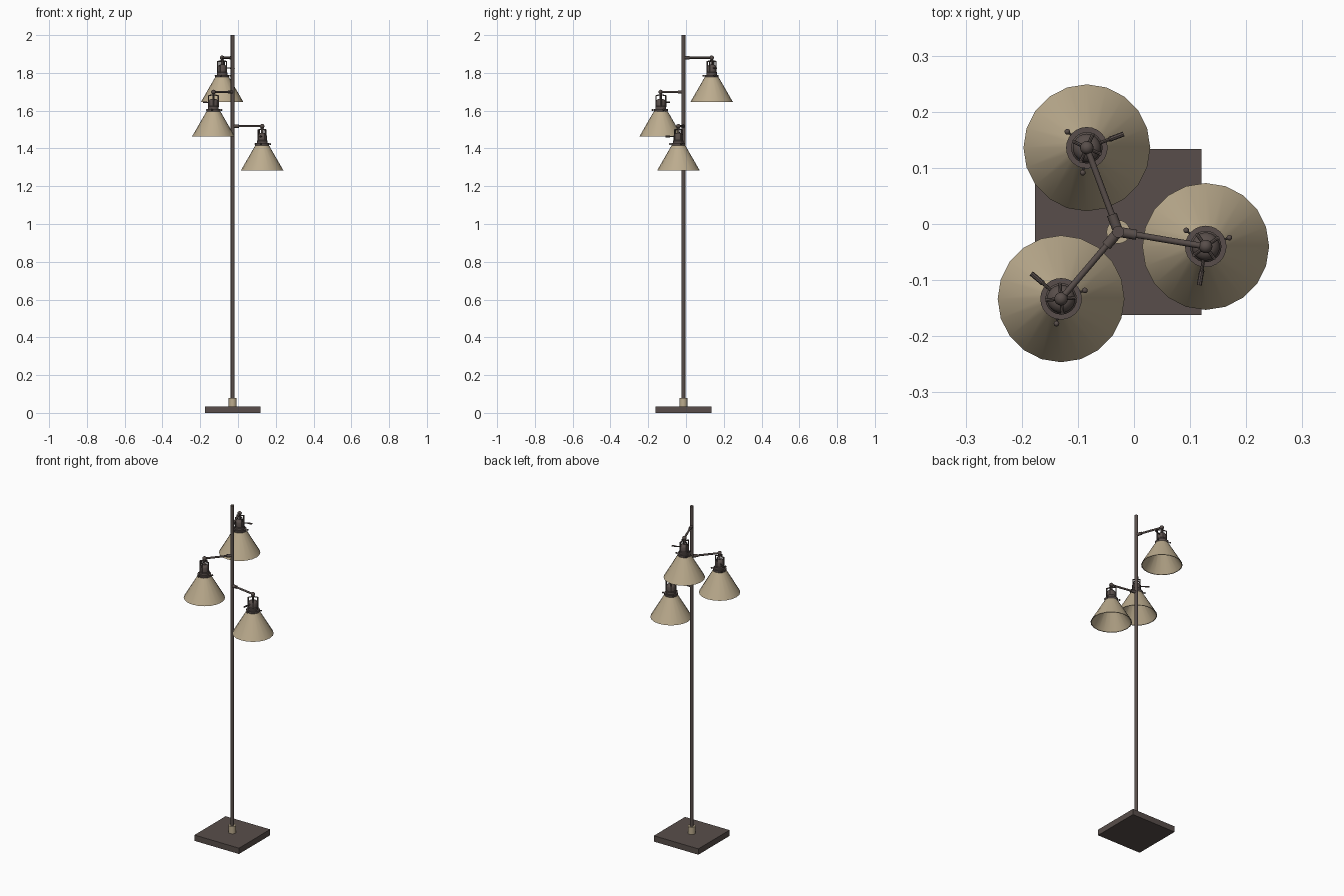
import bpy
from math import radians, pi, cos, sin
from mathutils import Vector, Matrix

if "Cube" in bpy.data.objects:
    bpy.data.objects.remove(bpy.data.objects["Cube"])


def material(name, rgb):
    m = bpy.data.materials.new(name)
    m.use_nodes = True
    m.diffuse_color = (*rgb, 1)
    m.node_tree.nodes["Principled BSDF"].inputs["Base Color"].default_value = (*rgb, 1)
    return m


BRONZE = material("dark bronze", (0.098, 0.076, 0.069))
LINEN = material("warm beige", (0.50, 0.41, 0.27))


def finish(ob, name, mat, smooth=True):
    ob.name = name
    ob.data.materials.append(mat)
    if smooth:
        bpy.ops.object.select_all(action='DESELECT')
        ob.select_set(True)
        bpy.context.view_layer.objects.active = ob
        bpy.ops.object.shade_smooth_by_angle(angle=radians(35))
    return ob


def rod(name, a, b, r, mat=BRONZE, sides=12):
    """Cylinder between two points."""
    a, b = Vector(a), Vector(b)
    bpy.ops.mesh.primitive_cylinder_add(vertices=sides, radius=r, depth=(b - a).length)
    ob = bpy.context.object
    turn = (b - a).to_track_quat('Z', 'Y').to_matrix().to_4x4()
    ob.matrix_world = Matrix.Translation((a + b) / 2) @ turn
    return finish(ob, name, mat)


def ball(name, at, r, squash=1):
    bpy.ops.mesh.primitive_uv_sphere_add(segments=16, ring_count=8, radius=r, location=at)
    bpy.context.object.scale.z = squash
    return finish(bpy.context.object, name, BRONZE)


def lathe(name, profile, at, mat, sides):
    """Spin a (radius, height) profile around a vertical axis."""
    verts = [(r * cos(2 * pi * i / sides), r * sin(2 * pi * i / sides), z)
             for r, z in profile for i in range(sides)]
    faces = [(j * sides + i, j * sides + (i + 1) % sides,
              (j + 1) * sides + (i + 1) % sides, (j + 1) * sides + i)
             for j in range(len(profile) - 1) for i in range(sides)]
    me = bpy.data.meshes.new(name)
    me.from_pydata(verts, [], faces)
    ob = bpy.data.objects.new(name, me)
    ob.location = at
    bpy.context.collection.objects.link(ob)
    return finish(ob, name, mat)


# Base plate, pole and its collar
POLE = Vector((-0.028, -0.014, 0))
bpy.ops.mesh.primitive_cube_add(size=1, location=POLE + Vector((0, 0, 0.0175)))
bpy.context.object.scale = (0.296, 0.296, 0.035)
finish(bpy.context.object, "base_plate", BRONZE, smooth=False)
rod("pole", POLE + Vector((0, 0, 0.03)), POLE + Vector((0, 0, 2)), 0.0105, sides=20)
rod("pole_collar", POLE + Vector((0, 0, 0.035)), POLE + Vector((0, 0, 0.078)), 0.021, LINEN, 20)

# Open cone with a thin wall and a narrow rim
SHADE = [(0.024, -0.098), (0.034, -0.098), (0.113, -0.235), (0.109, -0.235), (0.024, -0.103)]
# Stepped socket, from the flange at the shade up to the domed cap
SOCKET = [(0.001, -0.108), (0.034, -0.108), (0.037, -0.101), (0.037, -0.090), (0.028, -0.090),
          (0.028, -0.078), (0.025, -0.074), (0.025, -0.050), (0.021, -0.042),
          (0.013, -0.037), (0.001, -0.036)]


def lamp(tag, angle, z, reach):
    heading = Matrix.Rotation(radians(angle), 3, 'Z')
    hub = POLE + Vector((0, 0, z))
    centre = hub + heading @ Vector((reach, 0, 0))

    def local(deg, r, h):
        a = radians(angle + deg)
        return centre + Vector((r * cos(a), r * sin(a), h))

    # Arm with its fitting at the pole and knuckle at the end
    rod(tag + "_arm", hub, centre, 0.0055)
    rod(tag + "_arm_fitting", hub, hub + heading @ Vector((0.033, 0, 0)), 0.009)
    ball(tag + "_knuckle", centre, 0.012)
    rod(tag + "_stem", centre, local(0, 0, -0.04), 0.006)

    # Shade and socket
    lathe(tag + "_shade", SHADE, centre, LINEN, 20)
    lathe(tag + "_socket", SOCKET, centre, BRONZE, 24)

    # Cage ribs bending from the stem down the sides of the socket
    for k in range(4):
        d = 45 + 90 * k
        rod(tag + "_cage_top", local(d, 0, -0.014), local(d, 0.026, -0.020), 0.0032, sides=8)
        rod(tag + "_cage_side", local(d, 0.026, -0.018), local(d, 0.026, -0.080), 0.0032, sides=8)

    # Three thumbscrews around the flange
    for d in (30, 150, 270):
        rod(tag + "_screw", local(d, 0.034, -0.095), local(d, 0.045, -0.095), 0.002, sides=8)
        ball(tag + "_screw_knob", local(d, 0.045, -0.095), 0.005)

    # Switch key
    rod(tag + "_switch_stem", local(-90, 0.02, -0.055), local(-90, 0.056, -0.055), 0.003, sides=8)
    rod(tag + "_switch_key", local(-90, 0.046, -0.055), local(-90, 0.070, -0.055), 0.0045, sides=8)


lamp("back_lamp", 110.5, 1.880, 0.160)
lamp("right_front_lamp", 229.5, 1.699, 0.157)
lamp("left_lamp", -9.5, 1.518, 0.158)
